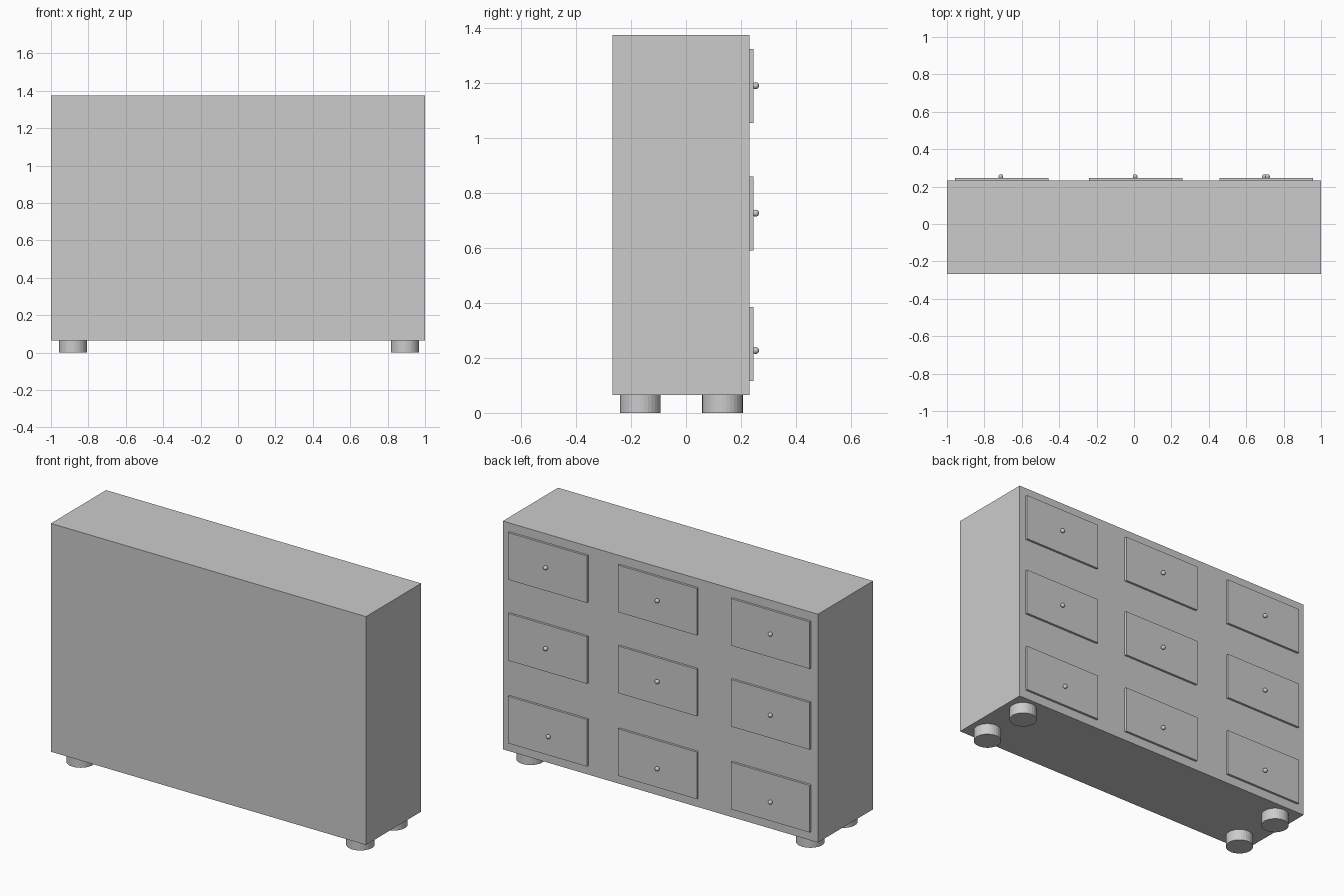
import bpy

if "Cube" in bpy.data.objects:
    bpy.data.objects.remove(bpy.data.objects["Cube"])


def box(name, x, y, z):
    """Box spanning the given (min, max) ranges."""
    spans = (x, y, z)
    bpy.ops.mesh.primitive_cube_add(size=1, location=[(a + b) / 2 for a, b in spans])
    obj = bpy.context.object
    obj.name = name
    obj.scale = [b - a for a, b in spans]
    bpy.ops.object.transform_apply(location=False, rotation=False, scale=True)
    return obj


BACK = 0.232      # y of the cabinet face that carries the drawers
LEG_H = 0.065

# Cabinet body
box("cabinet_body", (-1, 1), (-0.268, BACK), (LEG_H, 1.375))

# Round legs
for side, x in (("left", -0.882), ("right", 0.893)):
    for end, y in (("front", -0.166), ("back", 0.133)):
        bpy.ops.mesh.primitive_cylinder_add(
            vertices=32, radius=0.074, depth=LEG_H, location=(x, y, LEG_H / 2))
        bpy.context.object.name = f"{end}_{side}_leg"

# Drawer fronts with round knobs: (drawer centre z, knob z) per row,
# (drawer centre x, knob x) per column
rows = {"bottom": (0.251, 0.227), "middle": (0.726, 0.727), "top": (1.19, 1.191)}
columns = {"left": (-0.707, -0.712), "centre": (0.01, 0.006), "right": (0.708, 0.714)}
for row, (z, knob_z) in rows.items():
    for column, (x, knob_x) in columns.items():
        box(f"{row}_{column}_drawer", (x - 0.25, x + 0.25),
            (BACK - 0.01, BACK + 0.013), (z - 0.135, z + 0.135))
        # One knob sits slightly off its column
        if (row, column) == ("bottom", "right"):
            knob_x = 0.697
        bpy.ops.mesh.primitive_uv_sphere_add(
            segments=32, ring_count=16, radius=0.0125,
            location=(knob_x, 0.2535, knob_z))
        bpy.context.object.name = f"{row}_{column}_knob"
        bpy.ops.object.shade_smooth()
